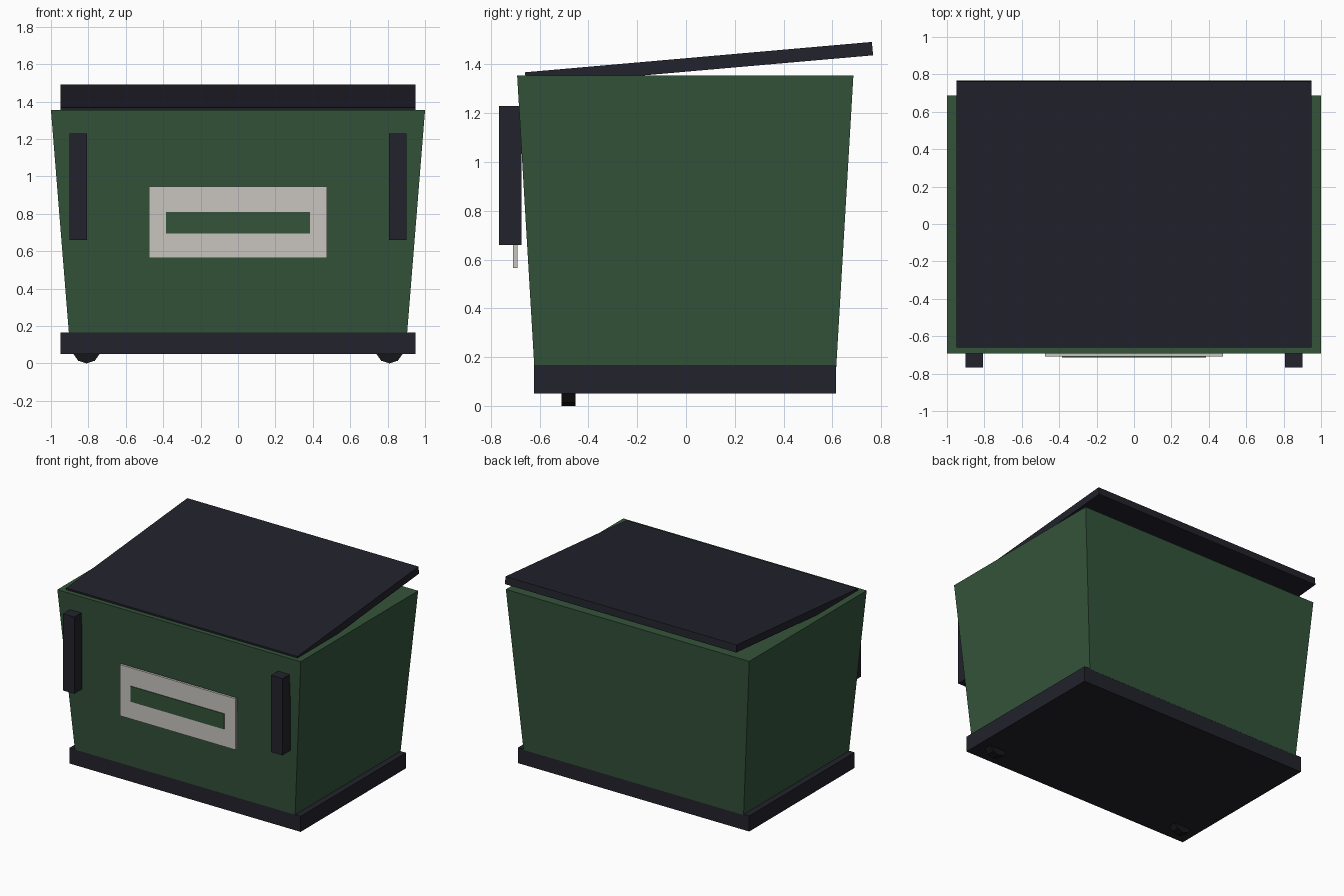
import bpy
import bmesh
from math import radians
from mathutils import Matrix, Vector

if "Cube" in bpy.data.objects:
    bpy.data.objects.remove(bpy.data.objects["Cube"], do_unlink=True)


def material(name, rgb):
    mat = bpy.data.materials.new(name)
    mat.use_nodes = True
    mat.diffuse_color = (*rgb, 1)
    mat.node_tree.nodes["Principled BSDF"].inputs["Base Color"].default_value = (*rgb, 1)
    return mat


green = material("bin green", (0.034, 0.088, 0.042))
charcoal = material("charcoal", (0.016, 0.016, 0.025))
black = material("wheel black", (0.008, 0.008, 0.010))
pale = material("pale grey", (0.58, 0.56, 0.53))


def finish(name, bm, mat):
    bmesh.ops.recalc_face_normals(bm, faces=bm.faces)
    mesh = bpy.data.meshes.new(name)
    bm.to_mesh(mesh)
    bm.free()
    mesh.materials.append(mat)
    obj = bpy.data.objects.new(name, mesh)
    bpy.context.collection.objects.link(obj)
    return obj


def box(name, low, high, mat, taper=(1, 1)):
    """Box between two corners; taper scales its underside about its centre."""
    low, high = Vector(low), Vector(high)
    size = high - low
    bm = bmesh.new()
    bmesh.ops.create_cube(bm, size=1)
    for v in bm.verts:
        if v.co.z < 0:
            v.co.x *= taper[0]
            v.co.y *= taper[1]
        v.co = Vector(a * b for a, b in zip(v.co, size))
    obj = finish(name, bm, mat)
    obj.location = (low + high) / 2
    return obj


# Base tray and tapered container
box("base", (-0.95, -0.622, 0.05), (0.95, 0.615, 0.165), charcoal)
box("container", (-1, -0.692, 0.16), (1, 0.686, 1.354), green, taper=(0.904, 0.898))

# Lid, tilted up towards the back
lid = box("lid", (-0.95, -0.66, 1.3745), (0.95, 0.767, 1.4295), charcoal)
lid.rotation_euler.x = radians(5)

# Front plate with its raised slot
box("front_plate", (-0.475, -0.709, 0.565), (0.475, -0.691, 0.945), pale)
box("front_slot", (-0.385, -0.714, 0.695), (0.385, -0.706, 0.81), green)

# Lifting bars and front wheels on both sides
for side, s in (("left", 1), ("right", -1)):
    x = 0.855 * s
    box(side + "_lifting_bar", (x - 0.047, -0.766, 0.66), (x + 0.047, -0.675, 1.23), charcoal)

    bm = bmesh.new()
    bmesh.ops.create_cone(bm, cap_ends=True, segments=10, radius1=0.075,
                          radius2=0.075, depth=0.057,
                          matrix=Matrix.Rotation(radians(90), 4, "X"))
    wheel = finish(side + "_front_wheel", bm, black)
    wheel.location = (0.81 * s, -0.482, 0.075)
